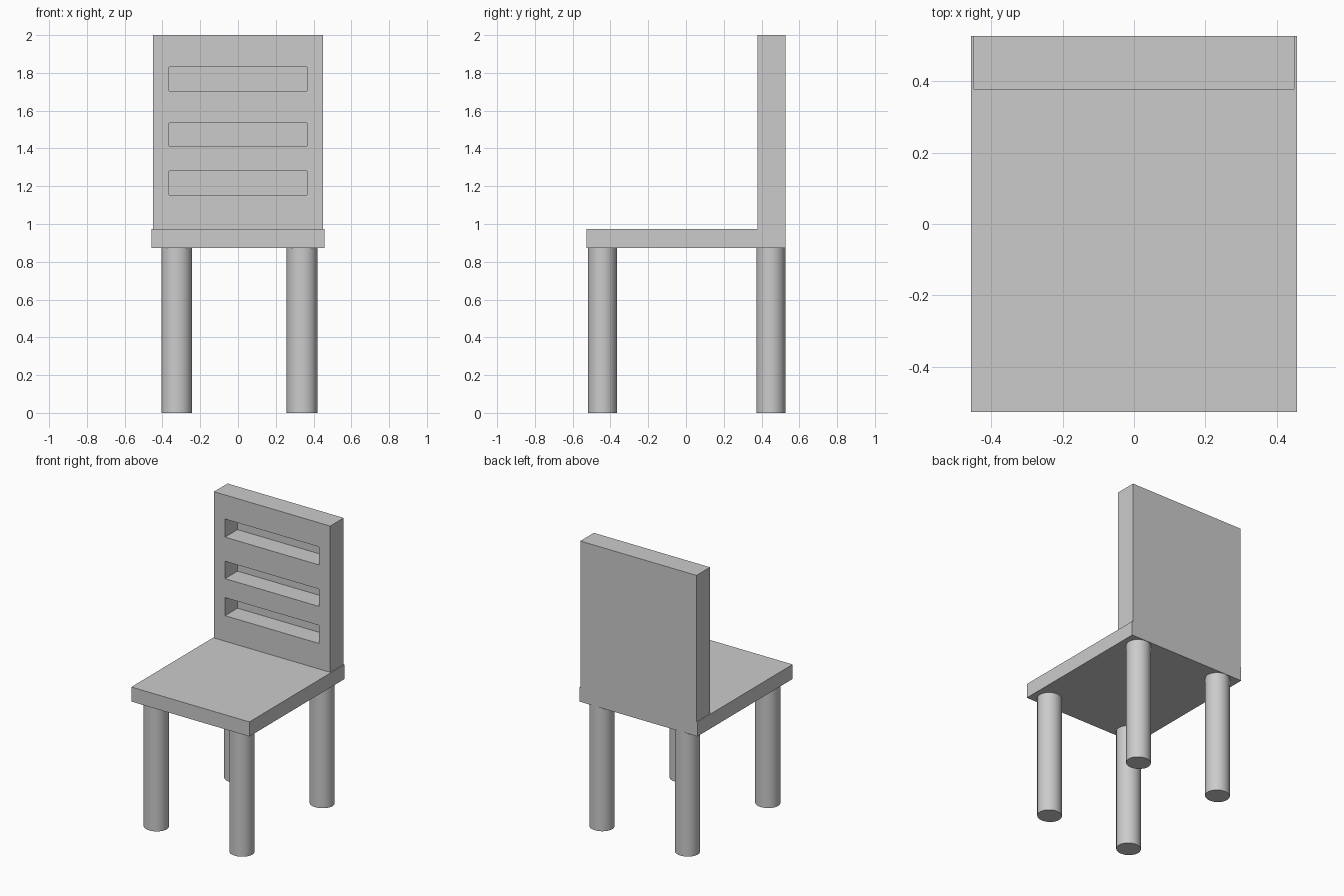
import bpy
import math

if "Cube" in bpy.data.objects:
    bpy.data.objects.remove(bpy.data.objects["Cube"])


def box(name, lo, hi):
    """Box between two opposite corners."""
    centre = [(a + b) / 2 for a, b in zip(lo, hi)]
    bpy.ops.mesh.primitive_cube_add(size=1, location=centre)
    ob = bpy.context.object
    ob.name = name
    ob.scale = [b - a for a, b in zip(lo, hi)]
    bpy.ops.object.transform_apply(location=False, rotation=False, scale=True)
    return ob


def leg(name, x, y, top):
    """Slightly oval round leg standing on the floor."""
    bpy.ops.mesh.primitive_cylinder_add(vertices=48, radius=1, depth=1,
                                        location=(x, y, top / 2))
    ob = bpy.context.object
    ob.name = name
    ob.scale = (0.081, 0.077, top)
    bpy.ops.object.transform_apply(location=False, rotation=False, scale=True)
    bpy.ops.object.shade_smooth_by_angle(angle=math.radians(30))
    return ob


SEAT_BOTTOM, SEAT_TOP = 0.872, 0.974

# Seat slab
box("seat", (-0.458, -0.528, SEAT_BOTTOM), (0.458, 0.528, SEAT_TOP))

# Four legs
for row, y in (("front", -0.442), ("back", 0.449)):
    for side, x in (("left", -0.325), ("right", 0.339)):
        leg(f"{row}_leg_{side}", x, y, SEAT_BOTTOM)

# Backrest with three deep slots that stop short of the rear face
backrest = box("backrest", (-0.451, 0.378, SEAT_TOP), (0.451, 0.528, 2.0))
for i, (z0, z1) in enumerate(((1.153, 1.28), (1.413, 1.535), (1.704, 1.831))):
    cutter = box(f"slot_cutter_{i + 1}", (-0.365, 0.3, z0), (0.365, 0.516, z1))
    cutter.hide_render = True
    cutter.hide_set(True)
    cut = backrest.modifiers.new(f"slot_{i + 1}", 'BOOLEAN')
    cut.operation = 'DIFFERENCE'
    cut.solver = 'EXACT'
    cut.object = cutter
